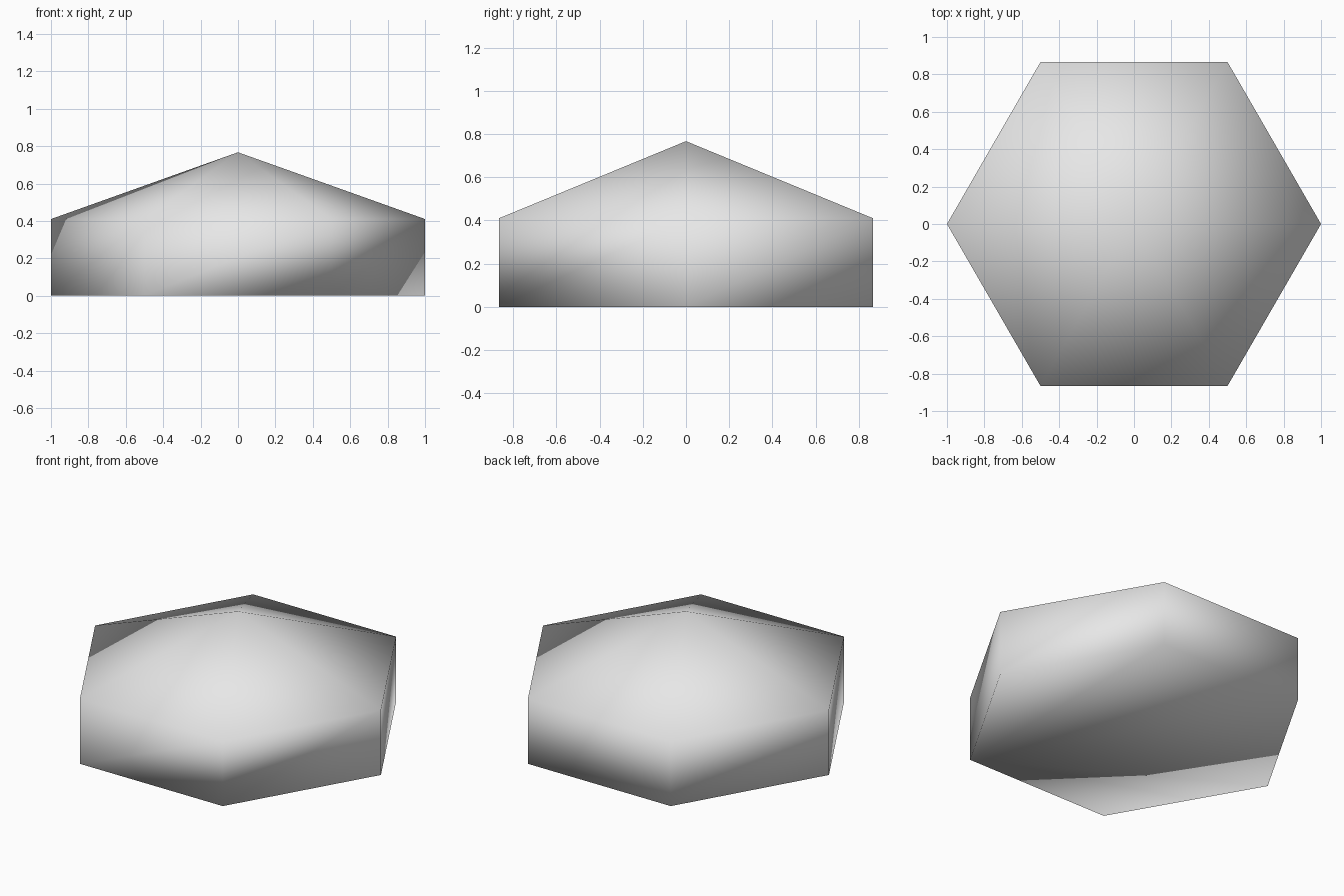
import bpy
import bmesh
from math import cos, sin, radians
from mathutils import Vector

cube = bpy.data.objects.get("Cube")
if cube:
    bpy.data.objects.remove(cube, do_unlink=True)

SIDES = 6
WALL_TOP = 0.41
PEAK = 0.767


def make_material(name, colour):
    mat = bpy.data.materials.new(name)
    mat.use_nodes = True
    mat.diffuse_color = colour
    mat.node_tree.nodes["Principled BSDF"].inputs["Base Color"].default_value = colour
    return mat


def ring(bm, z):
    """Hexagon of vertices with one corner on the +x axis."""
    step = 360 / SIDES
    return [bm.verts.new((cos(radians(i * step)), sin(radians(i * step)), z))
            for i in range(SIDES)]


bm = bmesh.new()
base, rim = ring(bm, 0), ring(bm, WALL_TOP)
apex = bm.verts.new((0, 0, PEAK))

# Upright walls and pointed roof
for i in range(SIDES):
    j = (i + 1) % SIDES
    bm.faces.new((base[i], base[j], rim[j]))
    bm.faces.new((base[i], rim[j], rim[i]))
    bm.faces.new((rim[i], rim[j], apex))

# Flat underside, fanned from the last corner
for i in range(SIDES - 2):
    bm.faces.new((base[-1], base[i + 1], base[i]))

bm.normal_update()
bm.verts.index_update()

# Soft shading: every triangle counts equally at each corner
normals = [sum((f.normal for f in v.link_faces), Vector()).normalized()
           for v in bm.verts]
for f in bm.faces:
    f.smooth = True

mesh = bpy.data.meshes.new("hexagonal_block")
bm.to_mesh(mesh)
bm.free()
mesh.normals_split_custom_set_from_vertices(normals)
mesh.materials.append(make_material("light_grey", (0.8, 0.8, 0.8, 1)))

block = bpy.data.objects.new("hexagonal_block", mesh)
bpy.context.collection.objects.link(block)
